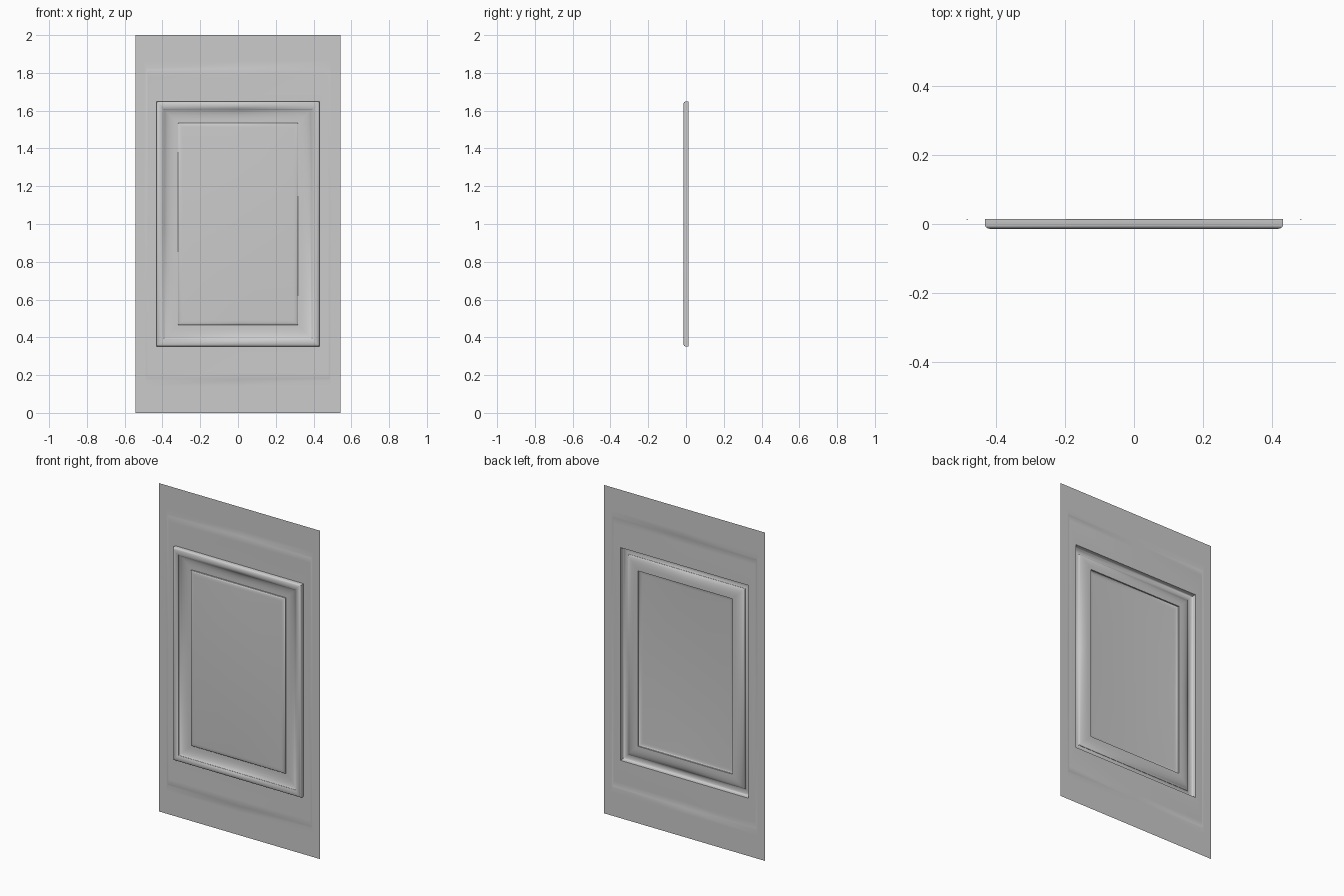
import bpy
import bmesh

cube = bpy.data.objects.get("Cube")
if cube:
    bpy.data.objects.remove(cube, do_unlink=True)

# Single plain paint colour
paint = bpy.data.materials.new("grey_paint")
paint.use_nodes = True
grey = (0.6, 0.6, 0.6, 1)
paint.diffuse_color = grey
paint.node_tree.nodes["Principled BSDF"].inputs["Base Color"].default_value = grey

BACK, FRONT, MID_Z = 0.0145, -0.0145, 1.0


def ring(bm, hx, hz, y, bow=0.0):
    """Rectangular loop with side midpoints, which can bow out of the plane."""
    signs = [(-1, -1), (0, -1), (1, -1), (1, 0), (1, 1), (0, 1), (-1, 1), (-1, 0)]
    return [bm.verts.new((sx * hx, y + (0 if sx and sz else bow), MID_Z + sz * hz))
            for sx, sz in signs]


def panel(name, rings, capped=False):
    """Join nested rectangular rings into one open sheet, optionally filled."""
    bm = bmesh.new()
    loops = [ring(bm, *r) for r in rings]
    for a, b in zip(loops, loops[1:]):
        for i in range(8):
            j = (i + 1) % 8
            bm.faces.new((a[i], a[j], b[j], b[i]))
    if capped:
        bm.faces.new(loops[-1])
    mesh = bpy.data.meshes.new(name)
    bm.to_mesh(mesh)
    bm.free()
    mesh.materials.append(paint)
    obj = bpy.data.objects.new(name, mesh)
    bpy.context.collection.objects.link(obj)
    bpy.ops.object.select_all(action="DESELECT")
    obj.select_set(True)
    bpy.context.view_layer.objects.active = obj
    bpy.ops.object.shade_smooth_by_angle(angle=0.75)


# Flat backing sheet with a fine shallow crease around the frame
panel("backing_sheet", [
    (0.543, 1.0, BACK),
    (0.495, 0.86, BACK),
    (0.487, 0.823, BACK),
    (0.485, 0.821, BACK, -0.0012),
    (0.477, 0.785, BACK),
    (0.432, 0.648, BACK),
])

# Moulding: outer wall, rounded bead, cove, then raised centre field
profile = [
    (0.0, BACK), (0.0, -0.005), (0.002, -0.009), (0.007, -0.0125),
    (0.015, FRONT), (0.024, FRONT), (0.032, -0.0125), (0.038, -0.009),
    (0.038, -0.007), (0.046, -0.001), (0.058, 0.004), (0.074, 0.0075),
    (0.092, 0.009), (0.114, 0.009), (0.114, 0.001), (0.117, -0.002),
    (0.124, -0.004), (0.138, -0.005),
]
panel("frame_moulding", [(0.432 - d, 0.648 - d, y) for d, y in profile], capped=True)
